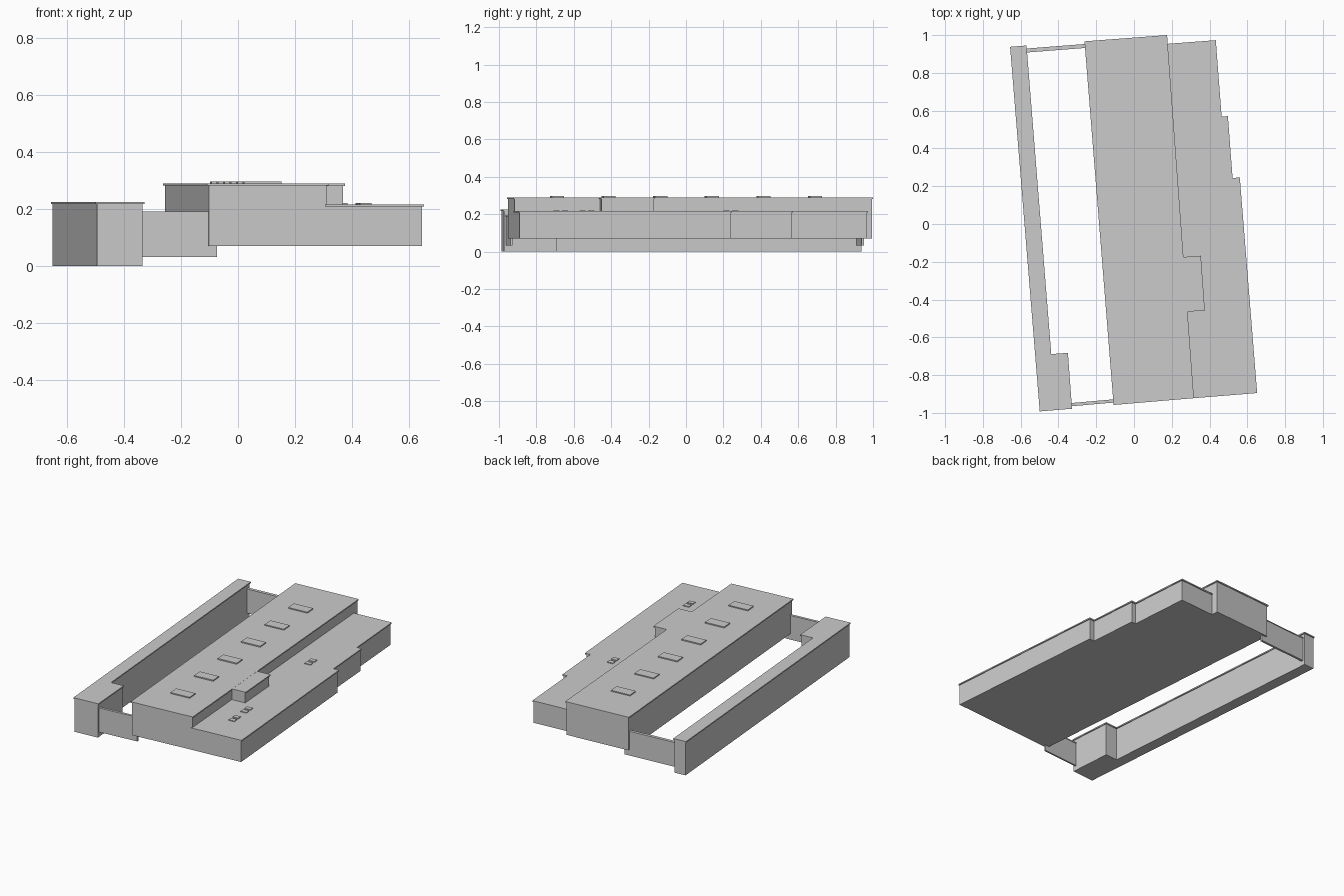
import bpy, bmesh, math
from mathutils import Vector, Matrix

if "Cube" in bpy.data.objects:
    bpy.data.objects.remove(bpy.data.objects["Cube"])


def inset(points, d):
    # mitred inward offset of a counter-clockwise outline
    pts = [Vector(p) for p in points]
    out = []
    for i, p in enumerate(pts):
        a = (p - pts[i - 1]).normalized()
        b = (pts[(i + 1) % len(pts)] - p).normalized()
        na, nb = Vector((-a.y, a.x)), Vector((-b.y, b.x))
        out.append(p + (na + nb) * d / (1 + na.dot(nb)))
    return out


def prism(name, points, z0, z1):
    bm = bmesh.new()
    base = bm.faces.new([bm.verts.new((p[0], p[1], z0)) for p in points])
    top = bmesh.ops.extrude_face_region(bm, geom=[base], use_keep_orig=True)
    for v in top["geom"]:
        if isinstance(v, bmesh.types.BMVert):
            v.co.z = z1
    bmesh.ops.recalc_face_normals(bm, faces=bm.faces)
    mesh = bpy.data.meshes.new(name)
    bm.to_mesh(mesh)
    bm.free()
    ob = bpy.data.objects.new(name, mesh)
    bpy.context.collection.objects.link(ob)
    return ob


def building(name, outline, z0, z1, trim=0.008, overhang=0.006):
    # walls plus a thin overhanging roof slab
    prism(name + "_walls", inset(outline, overhang), z0, z1 - trim)
    prism(name + "_roof", outline, z1 - trim, z1)


def roof_box(name, x, y, w, d, z0, z1):
    rot = Matrix.Rotation(math.radians(4.5), 2)
    corners = [(-w, -d), (w, -d), (w, d), (-w, d)]
    prism(name, [Vector((x, y)) + rot @ Vector(c) / 2 for c in corners], z0, z1)


# Tall hall and the raised room beside it
building("main_hall", [(-0.108, -0.958), (0.317, -0.922), (0.175, 1.0), (-0.262, 0.967)], 0.07, 0.29)
building("raised_room", [(0.27, -0.466), (0.375, -0.457), (0.354, -0.168), (0.243, -0.176)], 0.20, 0.2895)

# Lower side wing with a stepped outer wall
building("side_wing", [(0.305, -0.923), (0.652, -0.895), (0.56, 0.247), (0.522, 0.243),
                       (0.497, 0.571), (0.464, 0.568), (0.433, 0.973), (0.166, 0.953)], 0.07, 0.216)

# Narrow detached block with a wider end
building("narrow_block", [(-0.499, -0.992), (-0.328, -0.978), (-0.350, -0.682), (-0.438, -0.689),
                          (-0.569, 0.945), (-0.656, 0.938)], 0.0, 0.225)

# Linking passages
building("back_link", [(-0.58, 0.907), (-0.22, 0.935), (-0.22, 0.956), (-0.58, 0.928)],
         0.032, 0.192, 0.005, 0.003)
building("front_link", [(-0.345, -0.966), (-0.07, -0.942), (-0.07, -0.925), (-0.345, -0.949)],
         0.032, 0.192, 0.005, 0.003)

# Large skylights along the hall
for i in range(6):
    roof_box(f"skylight_{i + 1}", -0.029 + 0.0226 * i, 0.69 - 0.276 * i, 0.132, 0.066, 0.285, 0.297)

# Pairs of small roof vents on the wing
for i, (x, y) in enumerate([(0.36, 0.24), (0.435, -0.53), (0.445, -0.67)]):
    for s in (-1, 1):
        roof_box(f"vent_{i + 1}_{'front' if s < 0 else 'back'}", x - 0.002 * s, y + 0.023 * s,
                 0.04, 0.03, 0.21, 0.221)
